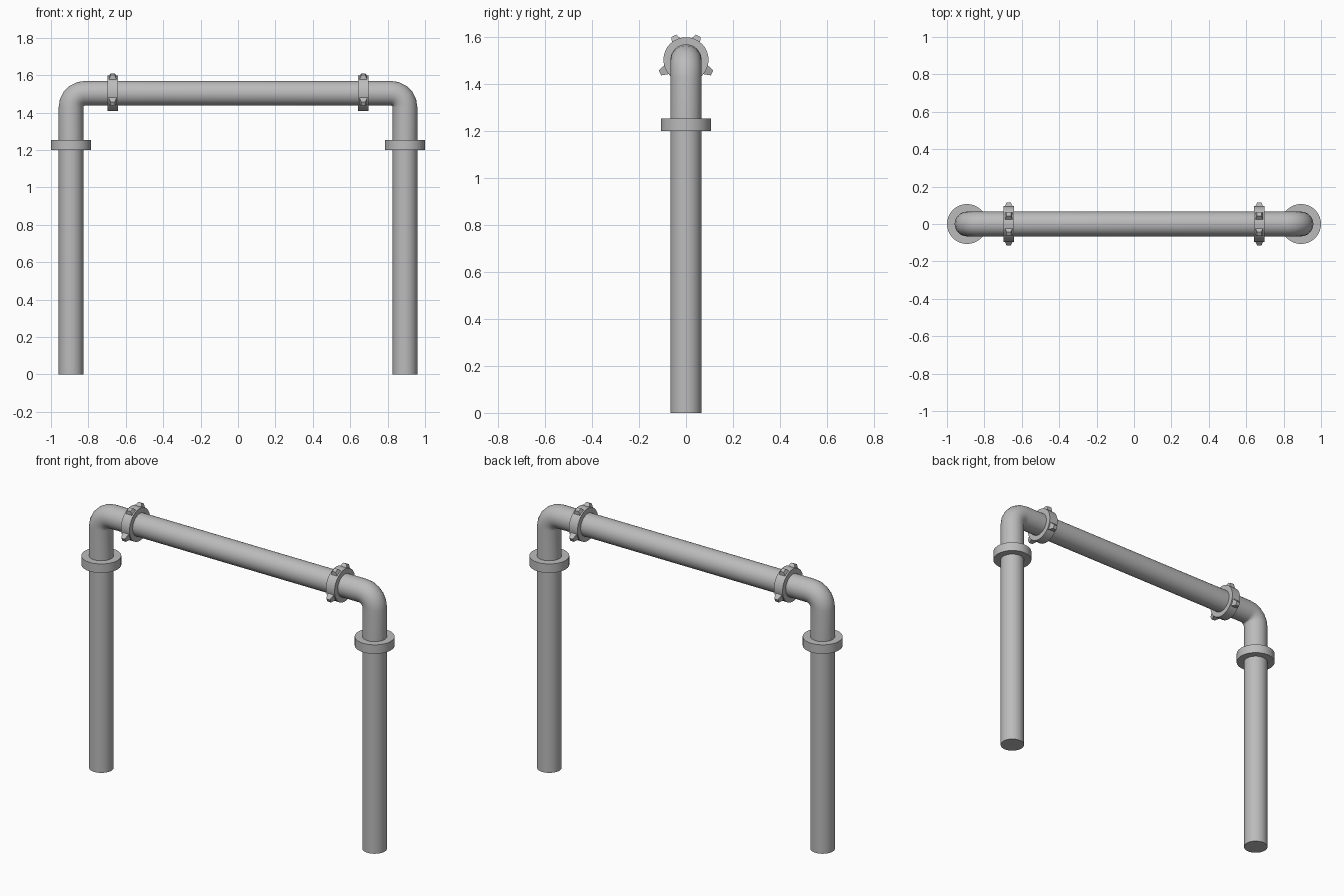
import bpy, bmesh, math
from mathutils import Matrix, Vector

cube = bpy.data.objects.get("Cube")
if cube:
    bpy.data.objects.remove(cube)

LEG_X, BAR_Z, PIPE_R = 0.893, 1.503, 0.066
COLLAR_Z, BEND_R, SIDES = 1.2, 0.075, 32

metal = bpy.data.materials.new("grey metal")
metal.use_nodes = True
grey = (0.5, 0.5, 0.5, 1)
metal.diffuse_color = grey
metal.node_tree.nodes["Principled BSDF"].inputs["Base Color"].default_value = grey


def finish(name, bm, smooth=True):
    bmesh.ops.recalc_face_normals(bm, faces=bm.faces)
    mesh = bpy.data.meshes.new(name)
    bm.to_mesh(mesh)
    bm.free()
    obj = bpy.data.objects.new(name, mesh)
    bpy.context.collection.objects.link(obj)
    mesh.materials.append(metal)
    if smooth:
        bpy.ops.object.select_all(action="DESELECT")
        obj.select_set(True)
        bpy.context.view_layer.objects.active = obj
        bpy.ops.object.shade_smooth_by_angle(angle=math.radians(35))
    return obj


def cylinder(bm, radius, depth, matrix):
    bmesh.ops.create_cone(bm, cap_ends=True, segments=SIDES, radius1=radius,
                          radius2=radius, depth=depth, matrix=matrix)


def upright(name, x, radius, low, high):
    bm = bmesh.new()
    cylinder(bm, radius, high - low, Matrix.Translation((x, 0, (low + high) / 2)))
    finish(name, bm)


# Top rail: one pipe swept through both rounded elbows
def top_rail():
    right = [(-LEG_X, COLLAR_Z, 90)]
    for i in range(6):
        a = math.radians(18 * i)
        right.append((-LEG_X + BEND_R * (1 - math.cos(a)),
                      BAR_Z - BEND_R * (1 - math.sin(a)), 90 - 18 * i))
    path = right + [(-x, z, -t) for x, z, t in reversed(right)]
    bm = bmesh.new()
    rings = []
    for x, z, tilt in path:
        t = math.radians(tilt)
        normal = Vector((-math.sin(t), 0, math.cos(t)))
        ring = []
        for k in range(SIDES):
            a = math.tau * k / SIDES
            offset = normal * math.cos(a) + Vector((0, math.sin(a), 0))
            ring.append(bm.verts.new(Vector((x, 0, z)) + offset * PIPE_R))
        rings.append(ring)
    for a, b in zip(rings, rings[1:]):
        for k in range(SIDES):
            n = (k + 1) % SIDES
            bm.faces.new((a[k], a[n], b[n], b[k]))
    bm.faces.new(rings[0])
    bm.faces.new(rings[-1])
    finish("top_rail", bm)


# Clamp: a thick ring around the rail with four tapered lugs
def clamp(side, x):
    bm = bmesh.new()
    centre = Matrix.Translation((x, 0, BAR_Z))
    cylinder(bm, 0.096, 0.056, centre @ Matrix.Rotation(math.pi / 2, 4, "Y"))
    finish(side + "_clamp_ring", bm)

    bm = bmesh.new()
    for angle, reach in ((27, 0.114), (-27, 0.114), (117, 0.124), (-117, 0.124)):
        place = centre @ Matrix.Rotation(math.radians(angle), 4, "X")
        place = place @ Matrix.Translation((0, 0, (reach + 0.08) / 2))
        bmesh.ops.create_cone(
            bm, cap_ends=True, segments=4, radius1=0.036, radius2=0.016,
            depth=reach - 0.08,
            matrix=place @ Matrix.Rotation(math.pi / 4, 4, "Z"))
    finish(side + "_clamp_lugs", bm, smooth=False)


top_rail()
for side, s in (("left", 1), ("right", -1)):
    upright(side + "_leg", s * LEG_X, PIPE_R, 0, COLLAR_Z + 0.02)
    upright(side + "_collar", s * LEG_X, 0.107, COLLAR_Z, COLLAR_Z + 0.053)
    clamp(side, s * 0.67)
